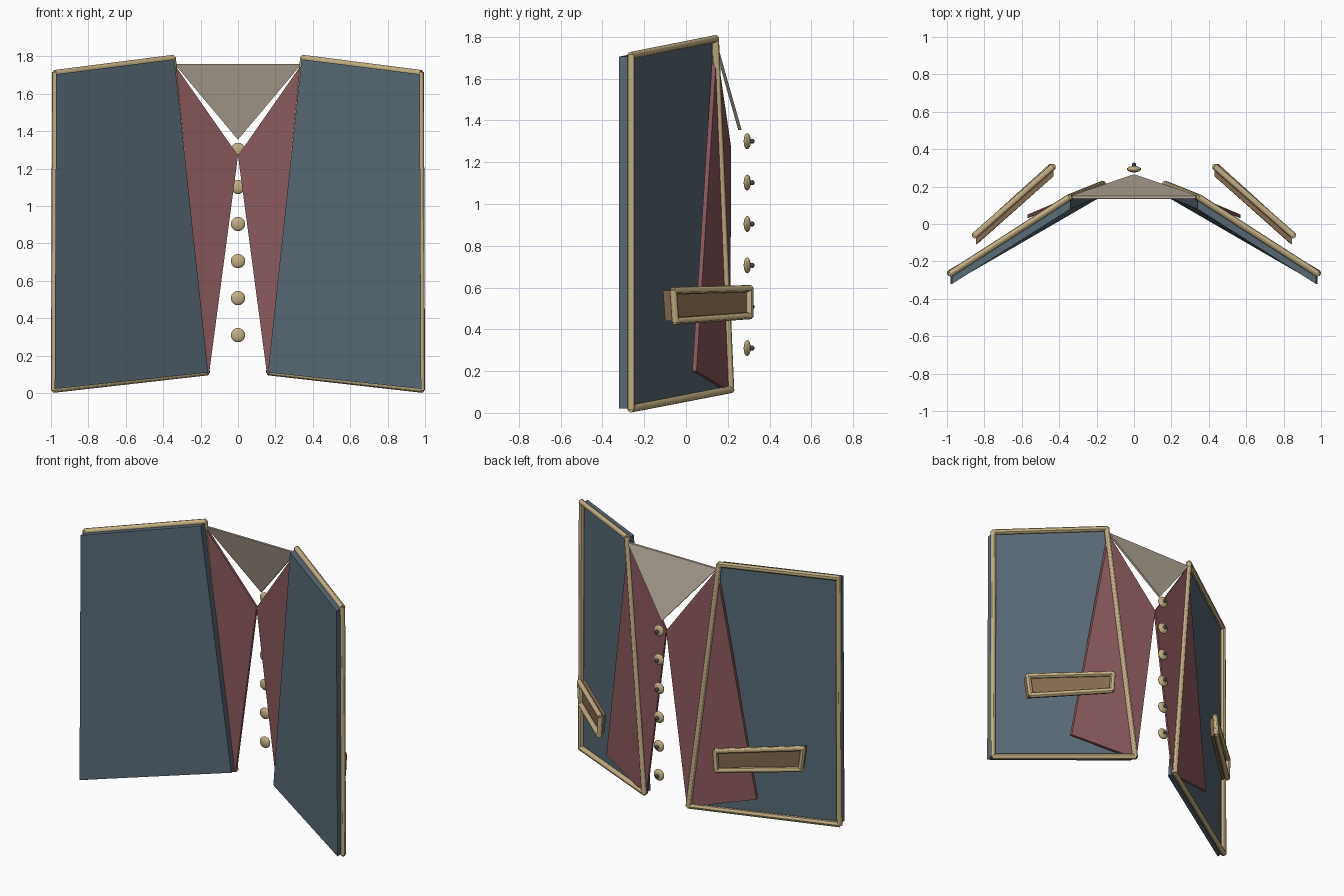
import bpy, bmesh
from mathutils import Vector

cube = bpy.data.objects.get("Cube")
if cube:
    bpy.data.objects.remove(cube, do_unlink=True)


def material(name, color):
    m = bpy.data.materials.new(name)
    m.use_nodes = True
    m.diffuse_color = (*color, 1)
    m.node_tree.nodes["Principled BSDF"].inputs["Base Color"].default_value = (*color, 1)
    return m


SLATE = material("slate blue", (0.10, 0.145, 0.18))
MAROON = material("maroon", (0.26, 0.10, 0.11))
BROWN = material("brown", (0.23, 0.145, 0.08))
TAN = material("tan trim", (0.55, 0.43, 0.23))
LINEN = material("linen", (0.46, 0.40, 0.32))
DARK = material("dark slate", (0.05, 0.065, 0.08))


def finish(name, bm, mat, smooth=False):
    bmesh.ops.recalc_face_normals(bm, faces=bm.faces)
    mesh = bpy.data.meshes.new(name)
    bm.to_mesh(mesh)
    bm.free()
    mesh.materials.append(mat)
    obj = bpy.data.objects.new(name, mesh)
    bpy.context.collection.objects.link(obj)
    if smooth:
        bpy.ops.object.select_all(action="DESELECT")
        obj.select_set(True)
        bpy.context.view_layer.objects.active = obj
        bpy.ops.object.shade_smooth_by_angle()
    return obj


def mirrored(points, side):
    return [Vector((x * side, y, z)) for x, y, z in points]


def plate(name, points, depth, mat):
    """Flat polygon thickened along y."""
    bm = bmesh.new()
    face = bm.faces.new([bm.verts.new(p) for p in points])
    new = bmesh.ops.extrude_face_region(bm, geom=[face], use_keep_orig=True)["geom"]
    for v in new:
        if isinstance(v, bmesh.types.BMVert):
            v.co.y += depth
    return finish(name, bm, mat)


def frame(name, points, radius):
    """Closed loop of round rods."""
    bm = bmesh.new()
    for a, b in zip(points, points[1:] + points[:1]):
        d = b - a
        rod = bmesh.ops.create_cone(bm, cap_ends=True, segments=12, radius1=radius,
                                    radius2=radius, depth=d.length + radius * 0.6)["verts"]
        bmesh.ops.rotate(bm, verts=rod, matrix=d.to_track_quat("Z", "Y").to_matrix())
        bmesh.ops.translate(bm, verts=rod, vec=(a + b) / 2)
    return finish(name, bm, TAN, True)


def ball(name, center, scale, mat):
    bm = bmesh.new()
    bmesh.ops.create_uvsphere(bm, u_segments=20, v_segments=12, radius=1)
    bmesh.ops.scale(bm, vec=scale, verts=bm.verts)
    bmesh.ops.translate(bm, vec=center, verts=bm.verts)
    return finish(name, bm, mat, True)


# Outlines for the model's left side: inner top, outer top, outer bottom, inner bottom
PANEL = [(.34, .125, 1.785), (.972, -.275, 1.705), (.98, -.275, .022), (.16, .2, .11)]
PANEL_TRIM = [(.35, .14, 1.79), (.976, -.262, 1.71), (.982, -.262, .02), (.168, .213, .112)]
LAPEL = [(.335, .13, 1.75), (0, .2, 1.27), (.155, .195, .1)]
LINING = [(.335, .13, 1.77), (.155, .195, .1), (.57, .03, .2)]
POCKET = [(.43, .295, .595), (.845, -.07, .585), (.83, -.06, .44), (.44, .295, .465)]

for side, label in ((1, "left"), (-1, "right")):
    plate(label + "_panel", mirrored(PANEL, side), -.045, SLATE)
    frame(label + "_panel_trim", mirrored(PANEL_TRIM, side), .018)
    plate(label + "_lapel", mirrored(LAPEL, side), .016, MAROON)
    plate(label + "_lapel_lining", mirrored(LINING, side), .02, MAROON)
    plate(label + "_pocket", mirrored(POCKET, side), -.04, BROWN)
    rim = [p + Vector((side * .005, .01, 0)) for p in mirrored(POCKET, side)]
    frame(label + "_pocket_trim", rim, .017)

# Collar
plate("collar", [(-.34, .135, 1.76), (.34, .135, 1.76), (0, .25, 1.355)], .016, LINEN)

# Buttons with small shanks
for i in range(6):
    z = .31 + i * .198
    ball("button_%d" % (i + 1), (0, .293, z), (.038, .017, .038), TAN)
    ball("button_shank_%d" % (i + 1), (0, .316, z), (.012, .012, .012), DARK)
